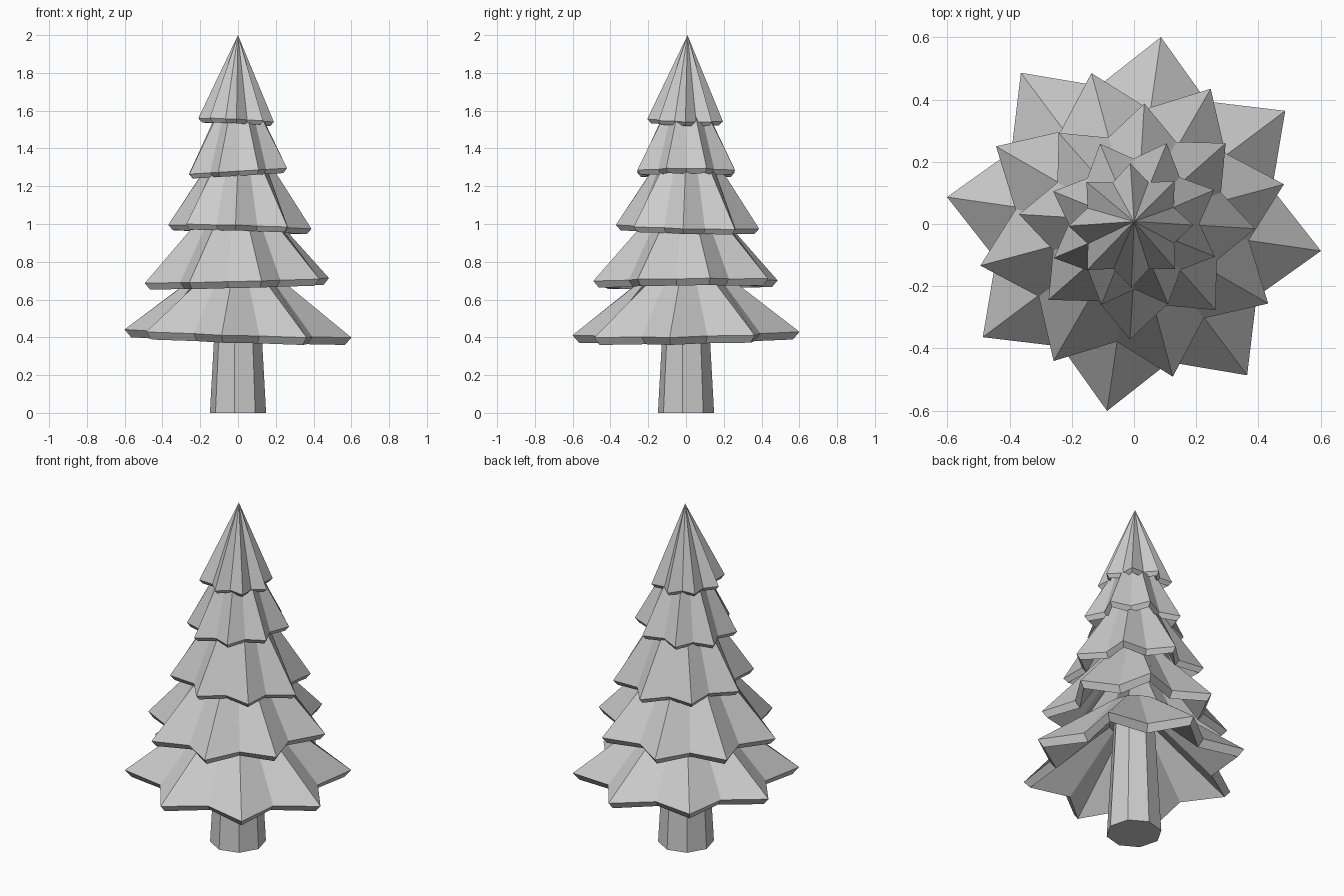
import bpy
import bmesh
from math import cos, sin, radians
from mathutils import Vector

cube = bpy.data.objects.get("Cube")
if cube:
    bpy.data.objects.remove(cube, do_unlink=True)

grey = bpy.data.materials.new("plain grey")
grey.use_nodes = True
colour = (0.6, 0.6, 0.6, 1)
grey.diffuse_color = colour
grey.node_tree.nodes["Principled BSDF"].inputs["Base Color"].default_value = colour


def ring(bm, count, tip, valley, z, turn, centre=(0, 0), tilt=(0, 0)):
    """Star-shaped ring whose points alternate between two radii."""
    verts = []
    for i in range(count):
        a = radians(turn + 360 * i / count)
        r = valley if i % 2 else tip
        x, y = r * cos(a), r * sin(a)
        verts.append(bm.verts.new((x + centre[0], y + centre[1],
                                   z + tilt[0] * x + tilt[1] * y)))
    return verts


def bridge(bm, a, b):
    n = len(a)
    for i in range(n):
        j = (i + 1) % n
        bm.faces.new((a[i], a[j], b[j], b[i]))


def fan(bm, loop, point):
    apex = bm.verts.new(point)
    for i in range(len(loop)):
        bm.faces.new((loop[i], loop[(i + 1) % len(loop)], apex))


def finish(bm, name):
    bmesh.ops.recalc_face_normals(bm, faces=bm.faces[:])
    mesh = bpy.data.meshes.new(name)
    bm.to_mesh(mesh)
    bm.free()
    mesh.materials.append(grey)
    obj = bpy.data.objects.new(name, mesh)
    bpy.context.collection.objects.link(obj)


def branch_tier(name, tip, valley, z, top_r, top_z, turn, centre, tilt, drop, inset):
    """Hollow pleated skirt with a thick rim; a zero top radius makes a point."""
    bm = bmesh.new()
    rim = ring(bm, 16, tip, valley, z, turn, centre, tilt)
    lip = ring(bm, 16, tip - inset, valley - inset, z - drop, turn, centre, tilt)
    bridge(bm, lip, rim)
    if top_r:
        top = ring(bm, 16, top_r, top_r, top_z, turn, centre, tilt)
        bridge(bm, rim, top)
        fan(bm, top, (*centre, top_z + 0.02))
    else:
        fan(bm, rim, (0, 0.008, top_z))
    # Underside folds follow the outside
    inner_r = max(top_r - inset, 0.03)
    inner_z = top_z - 2 * drop if top_r else z + 0.25
    inner = ring(bm, 16, inner_r, inner_r, inner_z, turn, centre, tilt)
    bridge(bm, inner, lip)
    bm.faces.new(inner)
    finish(bm, name)


# Branch tiers, lowest to highest
branch_tier("lowest_branches", 0.607, 0.458, 0.42, 0.17, 0.76, -8.2,
            (0, 0), (-0.033, 0.02), 0.04, 0.035)
branch_tier("lower_branches", 0.505, 0.378, 0.70, 0.16, 1.08, 15,
            (-0.006, -0.003), (0.025, 0.01), 0.035, 0.03)
branch_tier("middle_branches", 0.38, 0.285, 0.985, 0.13, 1.37, -3.5,
            (0.01, 0.008), (-0.03, -0.025), 0.028, 0.025)
branch_tier("upper_branches", 0.28, 0.21, 1.28, 0.10, 1.62, 23,
            (0, 0), (0.06, 0), 0.025, 0.022)
branch_tier("treetop", 0.2, 0.15, 1.55, 0, 2.0, 0.5,
            (-0.01, -0.005), (-0.05, -0.03), 0.022, 0.02)

# Tapered eight-sided trunk
bm = bmesh.new()
base = ring(bm, 8, 0.15, 0.15, 0, -7.6)
head = ring(bm, 8, 0.11, 0.11, 0.72, -7.6)
bridge(bm, base, head)
bm.faces.new(base)
bm.faces.new(head)
finish(bm, "trunk")
